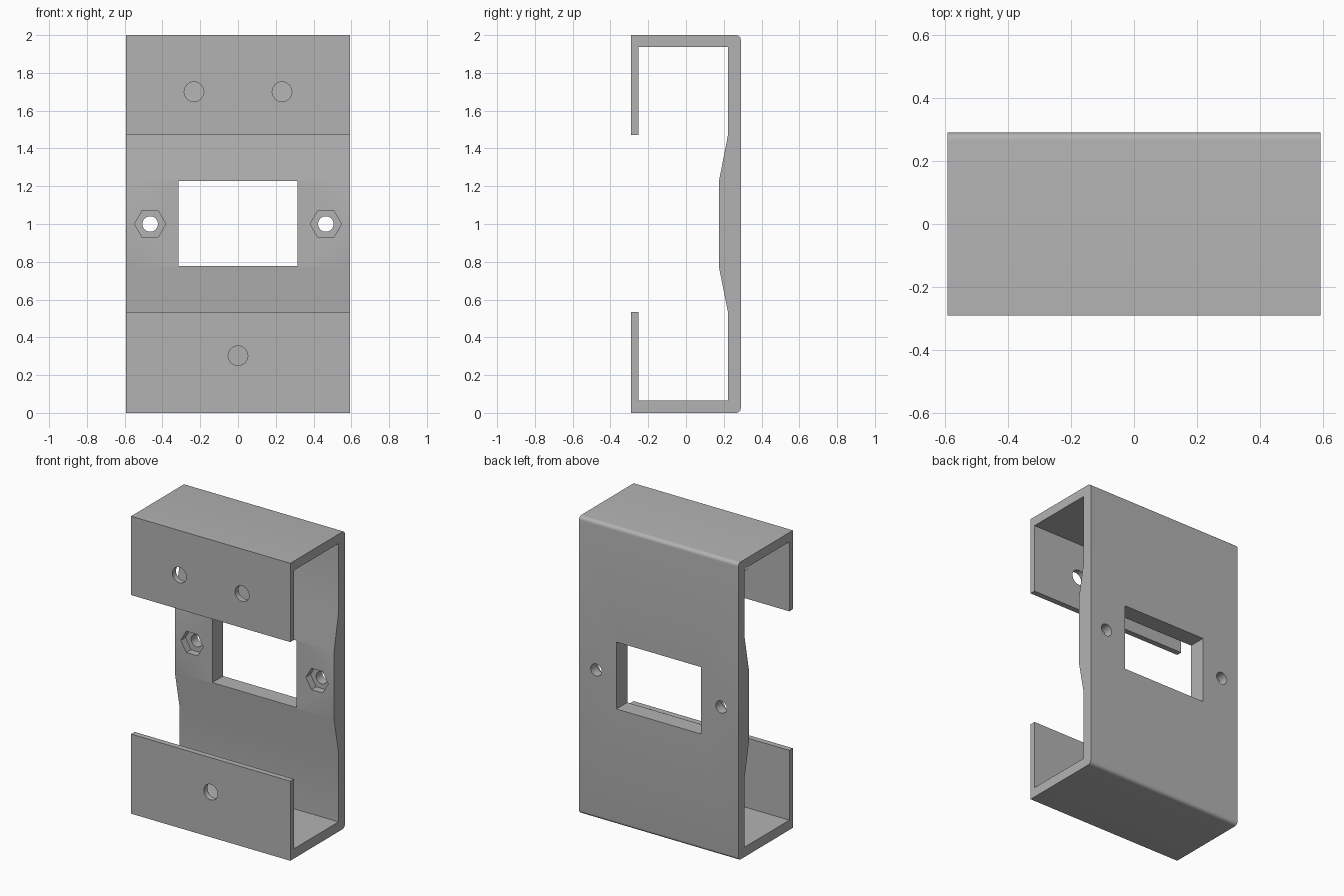
import bpy, bmesh, math
from mathutils import Matrix, Vector

cube = bpy.data.objects.get("Cube")
if cube:
    bpy.data.objects.remove(cube, do_unlink=True)

grey = bpy.data.materials.new("plain_grey")
grey.use_nodes = True
grey.diffuse_color = (0.45, 0.45, 0.45, 1)
grey.node_tree.nodes["Principled BSDF"].inputs["Base Color"].default_value = (0.45, 0.45, 0.45, 1)


def make_object(name, bm):
    bmesh.ops.recalc_face_normals(bm, faces=bm.faces)
    mesh = bpy.data.meshes.new(name)
    bm.to_mesh(mesh)
    bm.free()
    mesh.materials.append(grey)
    obj = bpy.data.objects.new(name, mesh)
    bpy.context.collection.objects.link(obj)
    return obj


def prism(name, x, z, y0, y1, radius, sides):
    """Round or hexagonal cutter along y, with a corner pointing to +x."""
    bm = bmesh.new()
    ring = [bm.verts.new((x + radius * math.cos(a), y0, z + radius * math.sin(a)))
            for a in (2 * math.pi * i / sides for i in range(sides))]
    face = bm.faces.new(ring)
    ext = bmesh.ops.extrude_face_region(bm, geom=[face])
    bmesh.ops.translate(bm, vec=(0, y1 - y0, 0),
                        verts=[g for g in ext["geom"] if isinstance(g, bmesh.types.BMVert)])
    return make_object(name, bm)


def box(name, size, centre):
    bm = bmesh.new()
    bmesh.ops.create_cube(bm, size=1, matrix=Matrix.Translation(centre)
                          @ Matrix.Diagonal((*size, 1)))
    return make_object(name, bm)


# Side profile of the bracket: (y, z), with rounded rear corners
R, BACK, HALF = 0.025, 0.29, 0.592


def corner(z, start):
    return [(BACK - R + R * math.cos(a), z + R * math.sin(a))
            for a in (math.radians(start + 15 * i) for i in range(7))]


profile = [(-0.29, 0)] + corner(R, -90) + corner(2 - R, 0) + [
    (-0.29, 2), (-0.29, 1.47), (-0.252, 1.47), (-0.252, 1.937),
    (0.222, 1.937), (0.222, 1.47), (0.175, 1.23), (0.175, 0.77),
    (0.222, 0.535), (0.222, 0.066), (-0.252, 0.066),
    (-0.252, 0.535), (-0.29, 0.535)]

bm = bmesh.new()
face = bm.faces.new([bm.verts.new((-HALF, y, z)) for y, z in profile])
ext = bmesh.ops.extrude_face_region(bm, geom=[face])
bmesh.ops.translate(bm, vec=(2 * HALF, 0, 0),
                    verts=[g for g in ext["geom"] if isinstance(g, bmesh.types.BMVert)])
bracket = make_object("bracket", bm)

# Window, bolt holes with nut pockets, and front flange holes
cutters = [box("window_cutter", (0.628, 0.4, 0.45), (0, 0.25, 1.003))]
for side in (-1, 1):
    x = side * 0.465
    cutters.append(prism("bolt_hole_cutter", x, 1, 0.1, 0.4, 0.041, 32))
    cutters.append(prism("nut_pocket_cutter", x, 1, 0.12, 0.225, 0.083, 6))
for x, z in ((-0.233, 1.7), (0.233, 1.7), (0, 0.303)):
    cutters.append(prism("flange_hole_cutter", x, z, -0.35, -0.2, 0.052, 32))

for cutter in cutters:
    mod = bracket.modifiers.new("cut", 'BOOLEAN')
    mod.operation = 'DIFFERENCE'
    mod.solver = 'EXACT'
    mod.object = cutter
    cutter.hide_render = True

# Bake the cuts and drop the cutters
bpy.context.view_layer.update()
graph = bpy.context.evaluated_depsgraph_get()
baked = bpy.data.meshes.new_from_object(bracket.evaluated_get(graph))
bracket.modifiers.clear()
bracket.data = baked
for cutter in cutters:
    bpy.data.objects.remove(cutter, do_unlink=True)

bpy.ops.object.select_all(action='DESELECT')
bracket.select_set(True)
bpy.context.view_layer.objects.active = bracket
bpy.ops.object.shade_smooth_by_angle(angle=math.radians(30))
